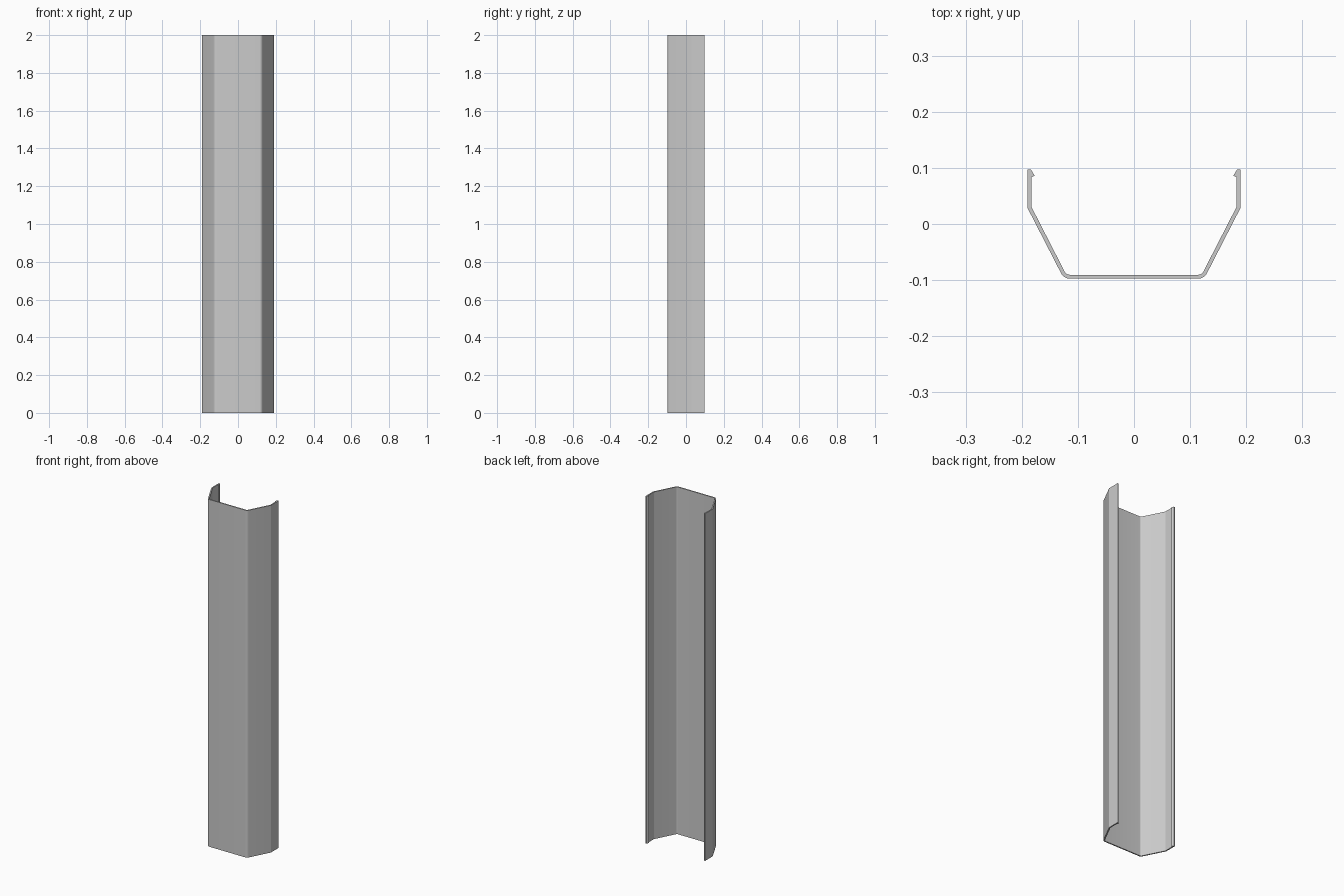
import bpy, bmesh
from math import radians, sin, cos
from mathutils import Vector

cube = bpy.data.objects.get("Cube")
if cube:
    bpy.data.objects.remove(cube)

HEIGHT = 2.0
HALF_W, HALF_D = 0.19, 0.0975
WALL = 0.007
BEND_Y = 0.029          # where the straight flange meets the slanted wall
TILT = radians(61.5)    # slant of the side wall
ARC_C = Vector((0.114, -0.0795))
ARC_R = 0.018


def arc(radius, steps=6):
    """Rounded base corner, from the base plate to the slanted wall."""
    return [ARC_C + radius * Vector((sin(a), -cos(a)))
            for a in (TILT * i / steps for i in range(steps + 1))]


# Half of the cross-section: outer skin up, hooked lip, inner skin down
outer = arc(ARC_R) + [Vector((HALF_W, BEND_Y)), Vector((HALF_W, HALF_D))]
lip = [Vector((HALF_W - 0.006, HALF_D)), Vector((0.177, 0.086)),
       Vector((HALF_W - WALL, 0.083))]
inner = [Vector((HALF_W - WALL, BEND_Y + 0.002))] + arc(ARC_R - WALL)[::-1]
half = outer + lip + inner

# Mirror the half and close the loop through the base plate
profile = half + [Vector((-p.x, p.y)) for p in reversed(half)]

# Extrude the section to the full height
bm = bmesh.new()
face = bm.faces.new([bm.verts.new((p.x, p.y, 0)) for p in profile])
lift = bmesh.ops.extrude_face_region(bm, geom=[face], use_keep_orig=True)
bmesh.ops.translate(bm, vec=(0, 0, HEIGHT),
                    verts=[v for v in lift["geom"] if isinstance(v, bmesh.types.BMVert)])
bmesh.ops.recalc_face_normals(bm, faces=bm.faces)
mesh = bpy.data.meshes.new("channel_cover")
bm.to_mesh(mesh)
bm.free()
channel = bpy.data.objects.new("channel_cover", mesh)
bpy.context.collection.objects.link(channel)

# Plain grey finish
grey = bpy.data.materials.new("light_grey")
grey.use_nodes = True
color = (0.6, 0.6, 0.6, 1)
grey.diffuse_color = color
grey.node_tree.nodes["Principled BSDF"].inputs["Base Color"].default_value = color
mesh.materials.append(grey)

# Smooth only the rounded corners
bpy.context.view_layer.objects.active = channel
channel.select_set(True)
bpy.ops.object.shade_smooth_by_angle(angle=radians(20))
